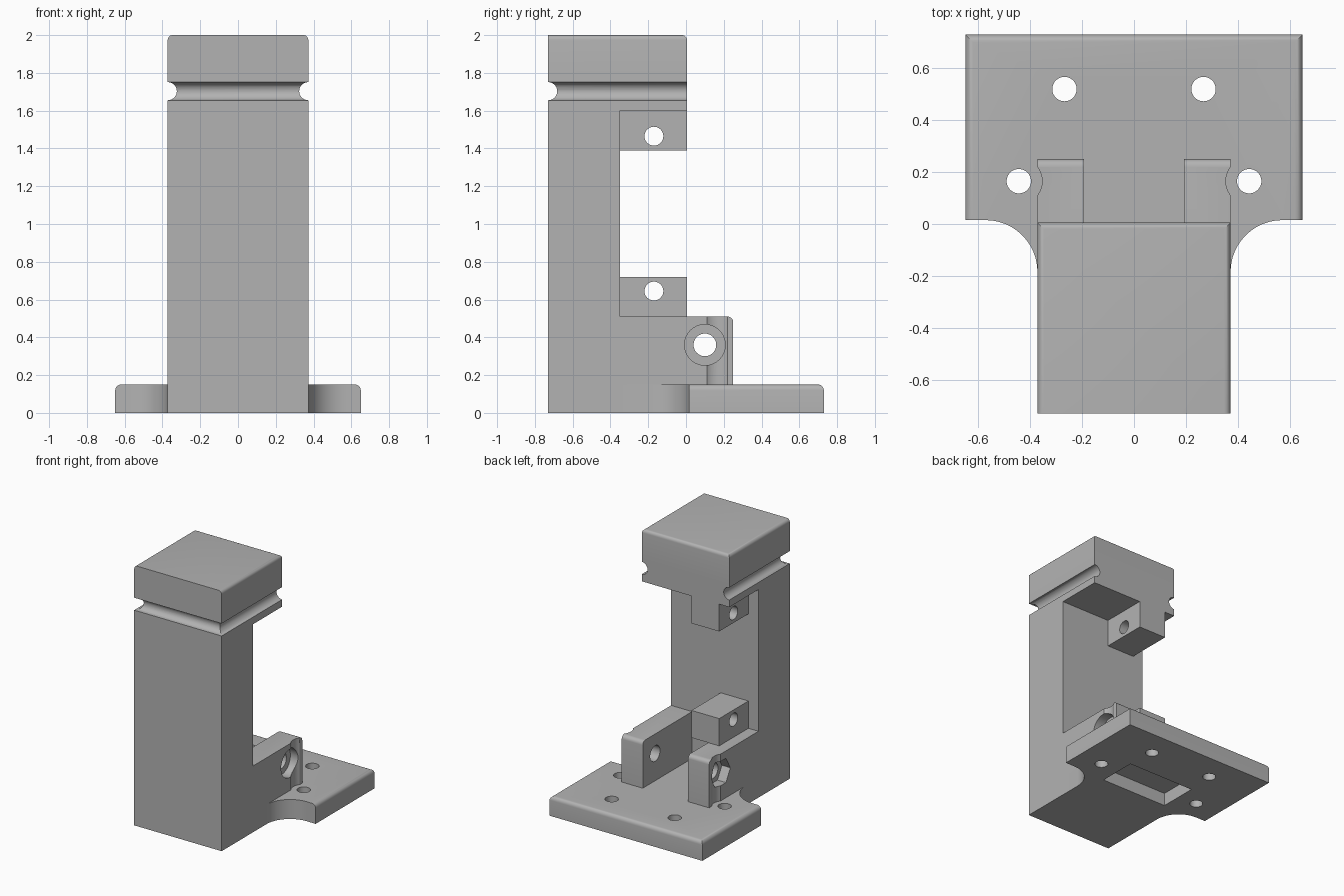
import bpy, bmesh, math
from mathutils import Matrix, Vector

default = bpy.data.objects.get("Cube")
if default:
    bpy.data.objects.remove(default, do_unlink=True)

grey = bpy.data.materials.new("plain grey")
grey.use_nodes = True
COLOUR = (0.45, 0.45, 0.45, 1)
grey.diffuse_color = COLOUR
grey.node_tree.nodes["Principled BSDF"].inputs["Base Color"].default_value = COLOUR

# Main dimensions
HW, FRONT, BACK, WALL = 0.372, -0.73, 0.005, -0.35
BASE_TOP, ARM_TOP, BEAM = 0.15, 0.51, 1.6


def finish(name, bm):
    bmesh.ops.recalc_face_normals(bm, faces=bm.faces)
    mesh = bpy.data.meshes.new(name)
    bm.to_mesh(mesh)
    bm.free()
    mesh.materials.append(grey)
    obj = bpy.data.objects.new(name, mesh)
    bpy.context.collection.objects.link(obj)
    return obj


def prism(name, points, depth, rounded=None, radius=0.03):
    """Extrude a closed outline of 3D points, then round the edges picked by a rule."""
    bm = bmesh.new()
    face = bm.faces.new([bm.verts.new(p) for p in points])
    new = bmesh.ops.extrude_face_region(bm, geom=[face])["geom"]
    bmesh.ops.translate(bm, vec=depth, verts=[g for g in new if isinstance(g, bmesh.types.BMVert)])
    if rounded:
        picked = [e for e in bm.edges if rounded((e.verts[0].co + e.verts[1].co) / 2)]
        bmesh.ops.bevel(bm, geom=picked, offset=radius, segments=5, profile=0.5, affect='EDGES')
    return finish(name, bm)


def box(name, x0, x1, y0, y1, z0, z1, rounded=None):
    outline = [(x0, y0, z0), (x1, y0, z0), (x1, y1, z0), (x0, y1, z0)]
    return prism(name, outline, (0, 0, z1 - z0), rounded)


def rod(axis, centre, radius, length, sides=40):
    """Cylindrical cutter lying along one axis."""
    bm = bmesh.new()
    turn = {"x": Matrix.Rotation(math.pi / 2, 4, "Y"),
            "y": Matrix.Rotation(math.pi / 2, 4, "X"),
            "z": Matrix.Identity(4)}[axis]
    bmesh.ops.create_cone(bm, cap_ends=True, segments=sides, radius1=radius, radius2=radius,
                          depth=length, matrix=Matrix.Translation(centre) @ turn)
    return finish("cutter", bm)


def cut(obj, cutters):
    for cutter in cutters:
        cutter.hide_render = True
        mod = obj.modifiers.new("cut", "BOOLEAN")
        mod.operation, mod.solver, mod.object = "DIFFERENCE", "EXACT", cutter
        bpy.context.view_layer.objects.active = obj
        bpy.ops.object.modifier_apply(modifier=mod.name)
        bpy.data.objects.remove(cutter, do_unlink=True)


def near(a, b):
    return abs(a - b) < 0.001


parts = []

# Column with overhanging head, rounded on three top edges
profile = [(FRONT, 0), (WALL, 0), (WALL, BEAM), (BACK, BEAM), (BACK, 2), (FRONT, 2)]
column = prism("column", [(-HW, y, z) for y, z in profile], (2 * HW, 0, 0),
               lambda c: near(c.z, 2) and c.y > FRONT + 0.1, 0.025)
groove_z, groove_r = 1.703, 0.048
cut(column, [rod("x", (0, FRONT, groove_z), groove_r, 1.2)]
    + [rod("y", (s * HW, -0.36, groove_z), groove_r, 1.2) for s in (-1, 1)])
parts.append(column)

# Base plate with concave shoulders where it meets the column
r, shoulder = 0.2, 0.015
half = [(HW, WALL)]
for i in range(13):
    a = math.radians(180 - 90 * i / 12)
    half.append((HW + r + r * math.cos(a), shoulder - r + r * math.sin(a)))
half += [(0.65, shoulder), (0.65, 0.73)]
outline = half + [(-x, y) for x, y in reversed(half)]
base = prism("base_plate", [(x, y, 0) for x, y in outline], (0, 0, BASE_TOP),
             lambda c: near(c.z, BASE_TOP) and (near(c.y, 0.73) or near(abs(c.x), 0.65)))
holes = [(s * x, y) for s in (-1, 1) for x, y in ((0.268, 0.52), (0.444, 0.165))]
cut(base, [rod("z", (x, y, 0.1), 0.047, 0.5) for x, y in holes]
    + [box("cutter", -0.285, 0.285, 0, 0.3, -0.1, 0.1)])
parts.append(base)

# Side arms: bolt hole, screw clearance, and a round or hexagonal recess outside
for name, side, sides in (("left_arm", 1, 40), ("right_arm", -1, 6)):
    x0, x1 = sorted((side * 0.193, side * HW))
    arm = box(name, x0, x1, WALL, 0.25, BASE_TOP, ARM_TOP,
              lambda c: near(c.y, 0.25) and near(c.z, ARM_TOP))
    cut(arm, [rod("z", (side * 0.444, 0.165, 0.4), 0.09, 0.8),
              rod("x", (side * 0.3, 0.1, 0.36), 0.06, 0.6),
              rod("x", (side * 0.4, 0.1, 0.36), 0.108, 0.2, sides)])
    parts.append(arm)

# Drilled lugs above and below the opening
for name, low, hole in (("upper_lug", 1.39, 1.465), ("lower_lug", ARM_TOP, 0.645)):
    lug = box(name, -0.286, -0.05, WALL, BACK, low, low + 0.21)
    cut(lug, [rod("x", (-0.17, -0.17, hole), 0.05, 0.6)])
    parts.append(lug)

bpy.ops.object.select_all(action='DESELECT')
for part in parts:
    part.select_set(True)
bpy.context.view_layer.objects.active = parts[0]
bpy.ops.object.shade_smooth_by_angle(angle=math.radians(30))
